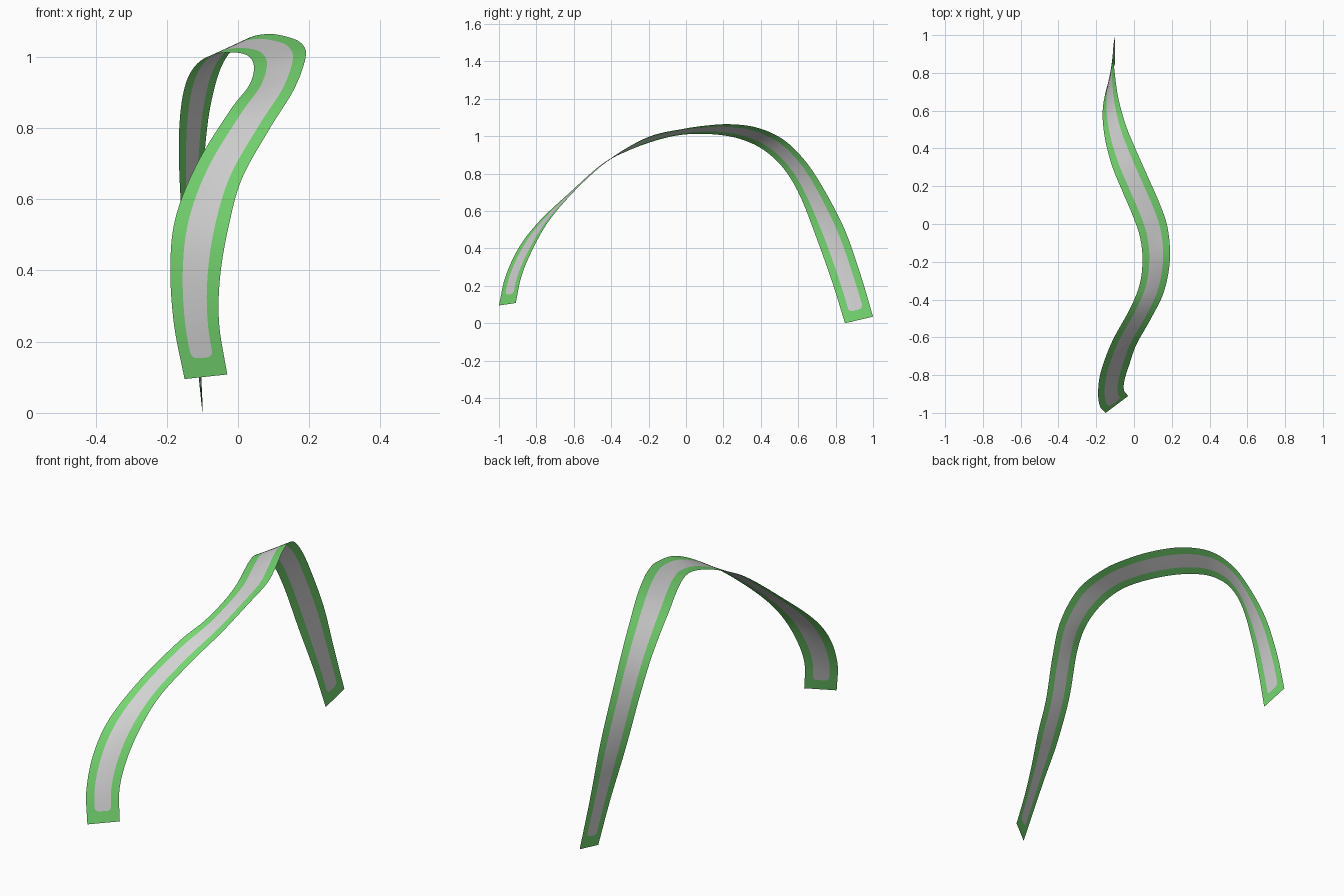
import bpy
import math
from mathutils import Vector

if "Cube" in bpy.data.objects:
    bpy.data.objects.remove(bpy.data.objects["Cube"])

# Matching points along the two long edges of the ribbon
LEFT = [(-.15, -1, .095), (-.18, -.965, .25), (-.19, -.89, .41), (-.175, -.78, .55),
        (-.115, -.62, .70), (-.022, -.45, .85), (.03, -.32, .918), (.045, -.19, .968),
        (.032, -.07, 1.0), (-.005, .04, 1.012), (-.06, .17, 1.008), (-.11, .29, .985),
        (-.145, .41, .93), (-.163, .52, .83), (-.165, .61, .68), (-.15, .70, .45),
        (-.122, .785, .21), (-.1, .85, 0)]
RIGHT = [(-.03, -.91, .108), (-.053, -.88, .25), (-.05, -.825, .385), (-.025, -.745, .53),
         (.012, -.64, .66), (.09, -.50, .80), (.158, -.36, .91), (.19, -.19, 1.0),
         (.178, -.02, 1.038), (.135, .11, 1.057), (.08, .235, 1.064), (.02, .37, 1.048),
         (-.035, .50, .995), (-.068, .605, .905), (-.09, .705, .77), (-.106, .84, .52),
         (-.11, .93, .27), (-.1, 1, .035)]


def spline(points, t):
    """Smooth curve through the points, t from 0 to 1."""
    p = [Vector(q) for q in points]
    p = [2 * p[0] - p[1]] + p + [2 * p[-1] - p[-2]]
    x = t * (len(points) - 1)
    i = min(int(x), len(points) - 2)
    f = x - i
    a, b, c, d = p[i:i + 4]
    return 0.5 * (2 * b + (c - a) * f + (2 * a - 5 * b + 4 * c - d) * f ** 2
                  + (3 * b - a - 3 * c + d) * f ** 3)


def material(name, rgb):
    m = bpy.data.materials.new(name)
    m.diffuse_color = (*rgb, 1)
    m.use_nodes = True
    m.node_tree.nodes["Principled BSDF"].inputs["Base Color"].default_value = m.diffuse_color
    return m


# Arc length along the middle of the ribbon
N = 400
mids = [(spline(LEFT, i / N) + spline(RIGHT, i / N)) / 2 for i in range(N + 1)]
arc = [0.0]
for a, b in zip(mids, mids[1:]):
    arc.append(arc[-1] + (b - a).length)
total = arc[-1]


def at_length(s):
    for i in range(N):
        if arc[i + 1] >= s - 1e-9:
            return (i + (s - arc[i]) / (arc[i + 1] - arc[i])) / N
    return 1.0


# Row positions: tight rows round off the ends of the grey stripe
MARGIN, CORNER, ROWS = 0.055, 0.02, 120
ends = [0, MARGIN] + [MARGIN + CORNER * (1 - math.cos(k * math.pi / 12)) for k in range(1, 7)]
first = ends[-1]
rows = ends + [first + (total - 2 * first) * k / ROWS for k in range(1, ROWS)]
rows += [total - e for e in reversed(ends)]


def half_stripe(s):
    """Half width of the stripe, as a share of the ribbon width."""
    d = max(0, min(s, total - s) - MARGIN)
    k = max(0, 1 - d / CORNER)
    return 0.25 - 0.13 * (1 - math.sqrt(1 - k * k))


verts, faces, slots = [], [], []
for r, s in enumerate(rows):
    t = min(1, max(0, at_length(s)))
    a, b = spline(LEFT, t), spline(RIGHT, t)
    h = half_stripe(s)
    verts += [a.lerp(b, u) for u in (0, 0.5 - h, 0.5, 0.5 + h, 1)]
    if r:
        mid = (s + rows[r - 1]) / 2
        for c in range(4):
            j = (r - 1) * 5 + c
            faces.append((j, j + 1, j + 6, j + 5))
            inside = MARGIN < mid < total - MARGIN
            slots.append(1 if c in (1, 2) and inside else 0)

# Ribbon: one thin sheet with a green border and a grey stripe
mesh = bpy.data.meshes.new("ribbon")
mesh.from_pydata(verts, [], faces)
mesh.materials.append(material("green border", (.18, .68, .165)))
mesh.materials.append(material("light grey stripe", (.66, .66, .66)))
for poly, slot in zip(mesh.polygons, slots):
    poly.material_index = slot
    poly.use_smooth = True
ribbon = bpy.data.objects.new("ribbon", mesh)
bpy.context.collection.objects.link(ribbon)
